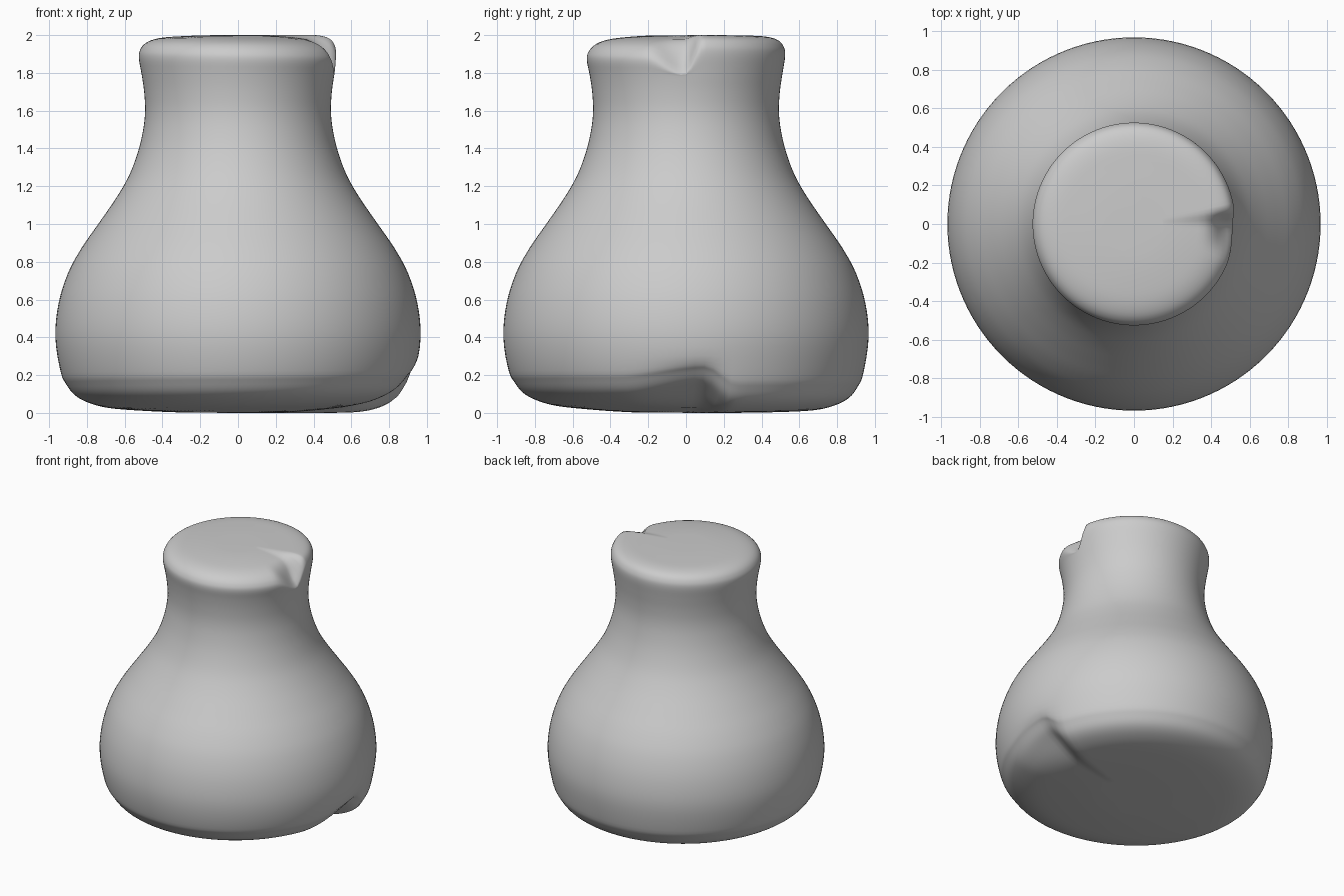
import bpy, bmesh, math

cube = bpy.data.objects.get("Cube")
if cube:
    bpy.data.objects.remove(cube, do_unlink=True)

SEGMENTS = 120
STEPS = 4

# Half outline (radius, height) from the base centre to the top centre
OUTLINE = [(0.25, 0), (0.5, 0), (0.68, 0.006), (0.79, 0.03), (0.865, 0.07),
           (0.91, 0.13), (0.938, 0.2), (0.967, 0.4), (0.95, 0.58), (0.9, 0.74),
           (0.83, 0.87), (0.74, 1.0), (0.65, 1.13), (0.58, 1.25), (0.53, 1.38),
           (0.502, 1.5), (0.492, 1.6), (0.497, 1.7), (0.511, 1.8), (0.525, 1.9),
           (0.518, 1.95), (0.488, 1.985), (0.42, 2), (0.3, 2), (0.15, 2)]


def smooth(a, b, x):
    t = max(0, min(1, (x - a) / (b - a)))
    return t * t * (3 - 2 * t)


def spline(points):
    """Catmull-Rom curve through the outline points."""
    result = []
    for i in range(len(points) - 1):
        a, b = points[max(i - 1, 0)], points[i]
        c, d = points[i + 1], points[min(i + 2, len(points) - 1)]
        for s in range(STEPS):
            t = s / STEPS
            result.append(tuple(
                q + 0.5 * t * (r - p + t * (2 * p - 5 * q + 4 * r - e + t * (3 * (q - r) + e - p)))
                for p, q, r, e in zip(a, b, c, d)))
    return result + [points[-1]]


def notch(deg, peak, before, after):
    """Sawtooth dent: gentle on one side of the peak, steep on the other."""
    d = (deg - peak + 180) % 360 - 180
    return 1 - smooth(0, before, -d) if d < 0 else 1 - smooth(0, after, d)


def spiral(deg, start, fade):
    """Grows once round the pot, then falls back to zero."""
    t = ((deg - start) % 360) / 360
    return t * (1 - smooth(1 - fade / 360, 1, t))


def shape(r, z, deg):
    # Sagging, notched rim
    upper = smooth(1.75, 1.97, z)
    dent = notch(deg, -1, 24, 11)
    drop = 0.06 * spiral(deg, 10, 12) * min(1, r / 0.5) ** 3
    drop += 0.085 * dent * smooth(0.36, 0.51, r)
    # Lifted, notched edge of the base
    lower = 1 - smooth(0.08, 0.34, z)
    hollow = notch(deg, 7, 30, 10)
    lift = 0.055 * spiral(deg, 17, 12) * smooth(0.15, 0.9, r)
    lift += 0.06 * hollow * smooth(0.55, 0.84, r)
    radius = r - 0.02 * dent * upper * smooth(0.4, 0.5, r)
    angle = math.radians(deg)
    return (radius * math.cos(angle), radius * math.sin(angle),
            z - drop * upper + lift * lower)


# Closed pot body turned around the vertical axis
bm = bmesh.new()
rings = [[bm.verts.new(shape(r, z, 360 * i / SEGMENTS)) for i in range(SEGMENTS)]
         for r, z in spline(OUTLINE)]
for low, high in zip(rings, rings[1:]):
    for i in range(SEGMENTS):
        j = (i + 1) % SEGMENTS
        bm.faces.new((low[i], low[j], high[j], high[i]))

# Flat centres of the base and top
bm.faces.new(rings[0][::-1])
bm.faces.new(rings[-1])
bmesh.ops.recalc_face_normals(bm, faces=bm.faces[:])

mesh = bpy.data.meshes.new("pot_body")
bm.to_mesh(mesh)
bm.free()
pot = bpy.data.objects.new("pot_body", mesh)
bpy.context.collection.objects.link(pot)

grey = bpy.data.materials.new("light_grey_clay")
grey.use_nodes = True
colour = (0.6, 0.6, 0.6, 1)
grey.diffuse_color = colour
for node in grey.node_tree.nodes:
    if node.type == "BSDF_PRINCIPLED":
        node.inputs["Base Color"].default_value = colour
mesh.materials.append(grey)

bpy.ops.object.select_all(action="DESELECT")
pot.select_set(True)
bpy.context.view_layer.objects.active = pot
bpy.ops.object.shade_smooth_by_angle(angle=math.radians(50))
